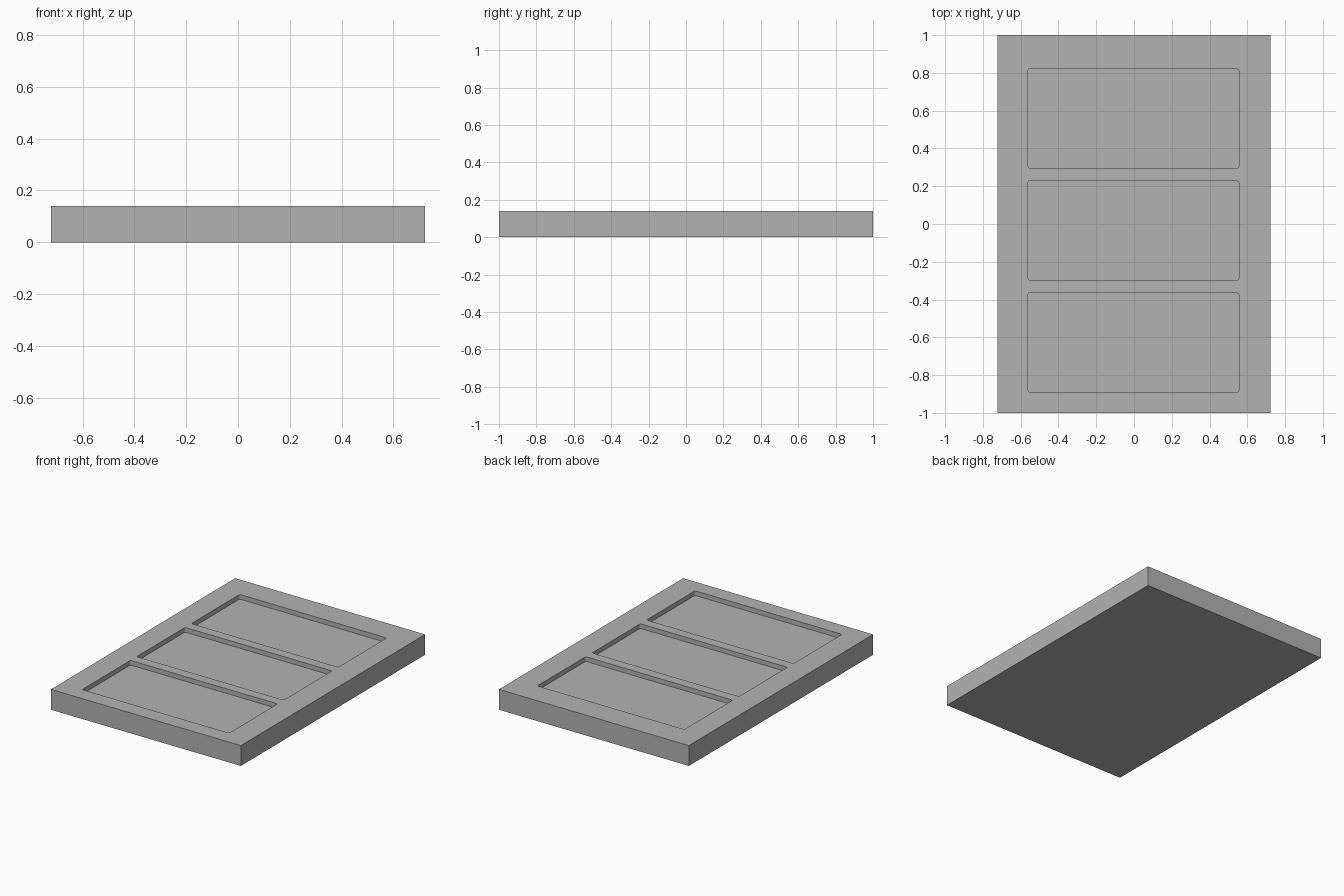
import bpy
import bmesh

WIDTH, LENGTH, HEIGHT = 1.444, 2.0, 0.14
POCKET_W, POCKET_L, POCKET_DEPTH = 1.118, 0.525, 0.032
POCKET_X, POCKET_Y, PITCH = -0.003, -0.035, 0.593
CORNER = 0.012

default = bpy.data.objects.get("Cube")
if default:
    bpy.data.objects.remove(default, do_unlink=True)

gray = bpy.data.materials.new("plain gray")
gray.use_nodes = True
color = (0.45, 0.45, 0.45, 1)
gray.diffuse_color = color
gray.node_tree.nodes["Principled BSDF"].inputs["Base Color"].default_value = color


def box(name, size, center, corner=0):
    """Box with optionally rounded vertical edges."""
    bm = bmesh.new()
    bmesh.ops.create_cube(bm, size=1)
    bmesh.ops.scale(bm, vec=size, verts=bm.verts)
    if corner:
        upright = [e for e in bm.edges
                   if abs(e.verts[0].co.z - e.verts[1].co.z) > size[2] / 2]
        bmesh.ops.bevel(bm, geom=upright, offset=corner, segments=4,
                        profile=0.5, affect='EDGES')
    mesh = bpy.data.meshes.new(name)
    bm.to_mesh(mesh)
    bm.free()
    mesh.materials.append(gray)
    obj = bpy.data.objects.new(name, mesh)
    obj.location = center
    bpy.context.collection.objects.link(obj)
    return obj


# Solid slab
tray = box("tray", (WIDTH, LENGTH, HEIGHT), (0, 0, HEIGHT / 2))

# Three shallow rounded pockets cut into the top
cutters = []
for i in (-1, 0, 1):
    cutter = box("pocket_cutter", (POCKET_W, POCKET_L, POCKET_DEPTH * 2),
                 (POCKET_X, POCKET_Y + i * PITCH, HEIGHT), CORNER)
    cutter.hide_render = True
    cut = tray.modifiers.new("pocket", 'BOOLEAN')
    cut.operation = 'DIFFERENCE'
    cut.solver = 'EXACT'
    cut.object = cutter
    cutters.append(cutter)

# Bake the cuts and discard the cutters
bpy.context.view_layer.objects.active = tray
tray.select_set(True)
for name in [m.name for m in tray.modifiers]:
    bpy.ops.object.modifier_apply(modifier=name)
for cutter in cutters:
    bpy.data.objects.remove(cutter, do_unlink=True)
